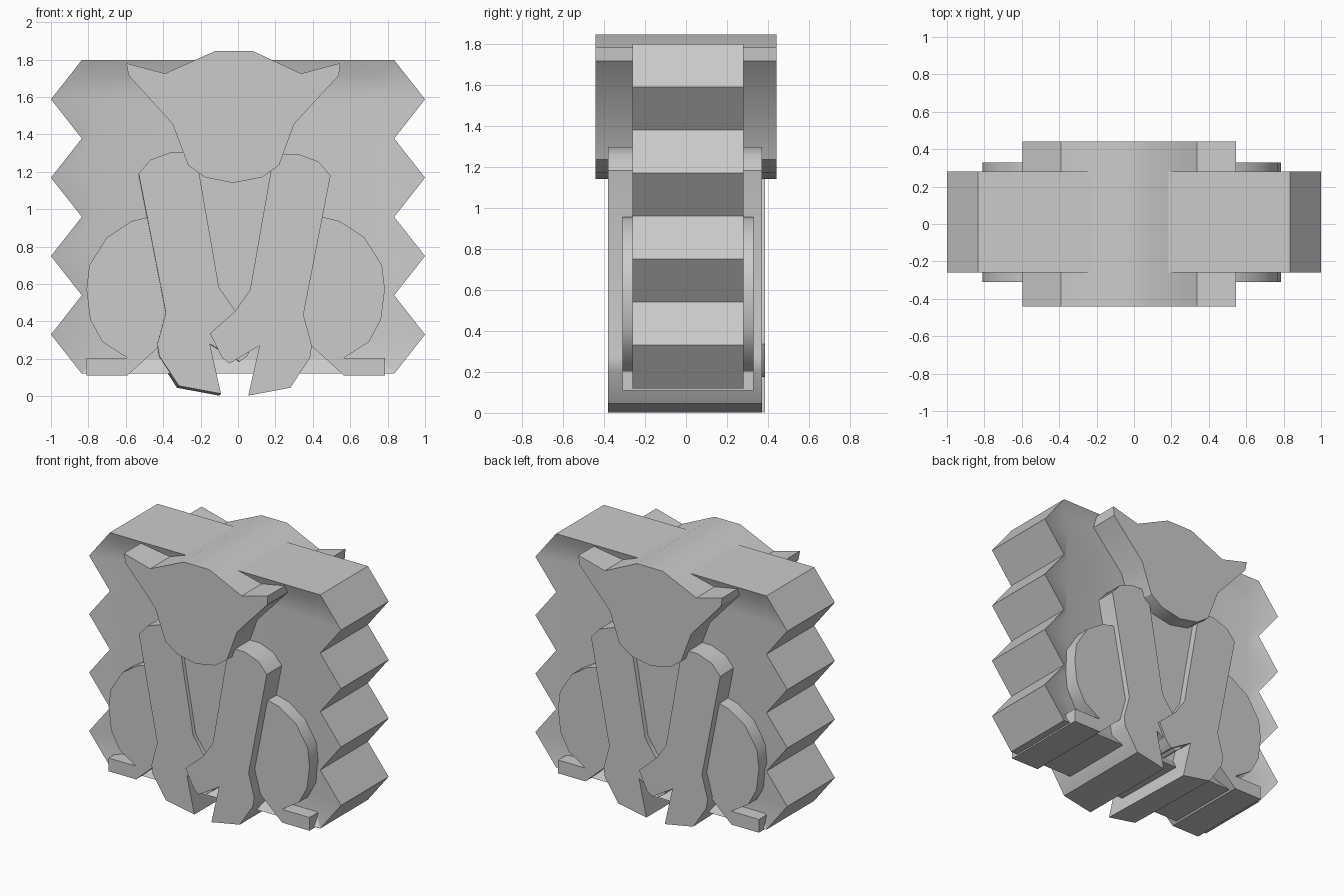
import bpy, bmesh, math

if "Cube" in bpy.data.objects:
    bpy.data.objects.remove(bpy.data.objects["Cube"])


def loft(name, rings):
    """Bridge matching (x, y, z) rings and cap both ends."""
    bm = bmesh.new()
    loops = [[bm.verts.new(p) for p in ring] for ring in rings]
    n = len(loops[0])
    for a, b in zip(loops, loops[1:]):
        for i in range(n):
            j = (i + 1) % n
            bm.faces.new((a[i], a[j], b[j], b[i]))
    bm.faces.new(loops[0])
    bm.faces.new(loops[-1][::-1])
    bmesh.ops.recalc_face_normals(bm, faces=bm.faces)
    me = bpy.data.meshes.new(name)
    bm.to_mesh(me)
    bm.free()
    ob = bpy.data.objects.new(name, me)
    bpy.context.collection.objects.link(ob)
    bpy.context.view_layer.objects.active = ob
    bpy.ops.object.select_all(action='DESELECT')
    ob.select_set(True)
    bpy.ops.object.shade_smooth_by_angle(angle=math.radians(30))
    return ob


def ring(profile, y):
    return [(x, y, z) for x, z in profile]


def slab(name, profile, y0, y1):
    return loft(name, [ring(profile, y0), ring(profile, y1)])


def mirrored(profile, c):
    return [(2 * c - x, z) for x, z in profile]


# Back panel: zigzag edges, shallow recess with sloped rim on both faces
right = [(1.0 if i % 2 else 0.835, 0.12 + 1.677 * i / 8) for i in range(9)]
outer = right + [(-x, z) for x, z in reversed(right)]
inner = [(math.copysign(0.77, x), min(max(z, 0.195), 1.72)) for x, z in outer]
loft("zigzag_panel", [ring(inner, -0.21), ring(outer, -0.26),
                      ring(outer, 0.28), ring(inner, 0.23)])

# Haunches with flat feet
haunch = [(0.25, 0.40), (0.567, 0.11), (0.785, 0.11), (0.785, 0.205),
          (0.567, 0.205), (0.70, 0.29), (0.765, 0.41), (0.785, 0.57),
          (0.77, 0.70), (0.675, 0.85), (0.545, 0.935), (0.465, 0.955),
          (0.25, 0.955)]
slab("right_haunch", haunch, -0.31, 0.33)
slab("left_haunch", mirrored(haunch, -0.0125), -0.31, 0.33)

# Chest seen between the front legs
slab("chest", [(-0.27, 1.25), (-0.13, 0.50), (-0.02, 0.42), (0.10, 0.50),
               (0.23, 1.25)], -0.335, 0.335)

# Front legs: the left one is the right one turned half around, leaning slightly
leg = [(0.055, 0.003), (0.28, 0.045), (0.385, 0.205), (0.395, 0.27),
       (0.35, 0.435), (0.495, 1.18), (0.43, 1.255), (0.32, 1.295),
       (0.24, 1.295), (0.175, 1.20), (0.065, 0.57), (-0.015, 0.455),
       (-0.15, 0.335), (-0.085, 0.205), (-0.045, 0.175), (0.115, 0.27)]
slab("right_front_leg", leg, -0.38, 0.37)
left = mirrored(leg, -0.018)
loft("left_front_leg", [ring([(x, z + 0.01) for x, z in left], -0.365),
                        ring([(x - 0.01, z) for x, z in left], 0.385)])

# Head with pointed ears
head = [(-0.123, 1.845), (0.08, 1.845), (0.337, 1.725), (0.545, 1.78),
        (0.54, 1.715), (0.30, 1.455), (0.22, 1.235), (0.128, 1.17),
        (-0.027, 1.14), (-0.176, 1.17), (-0.267, 1.235), (-0.35, 1.455),
        (-0.585, 1.715), (-0.597, 1.78), (-0.39, 1.725)]
slab("head", head, -0.44, 0.44)
